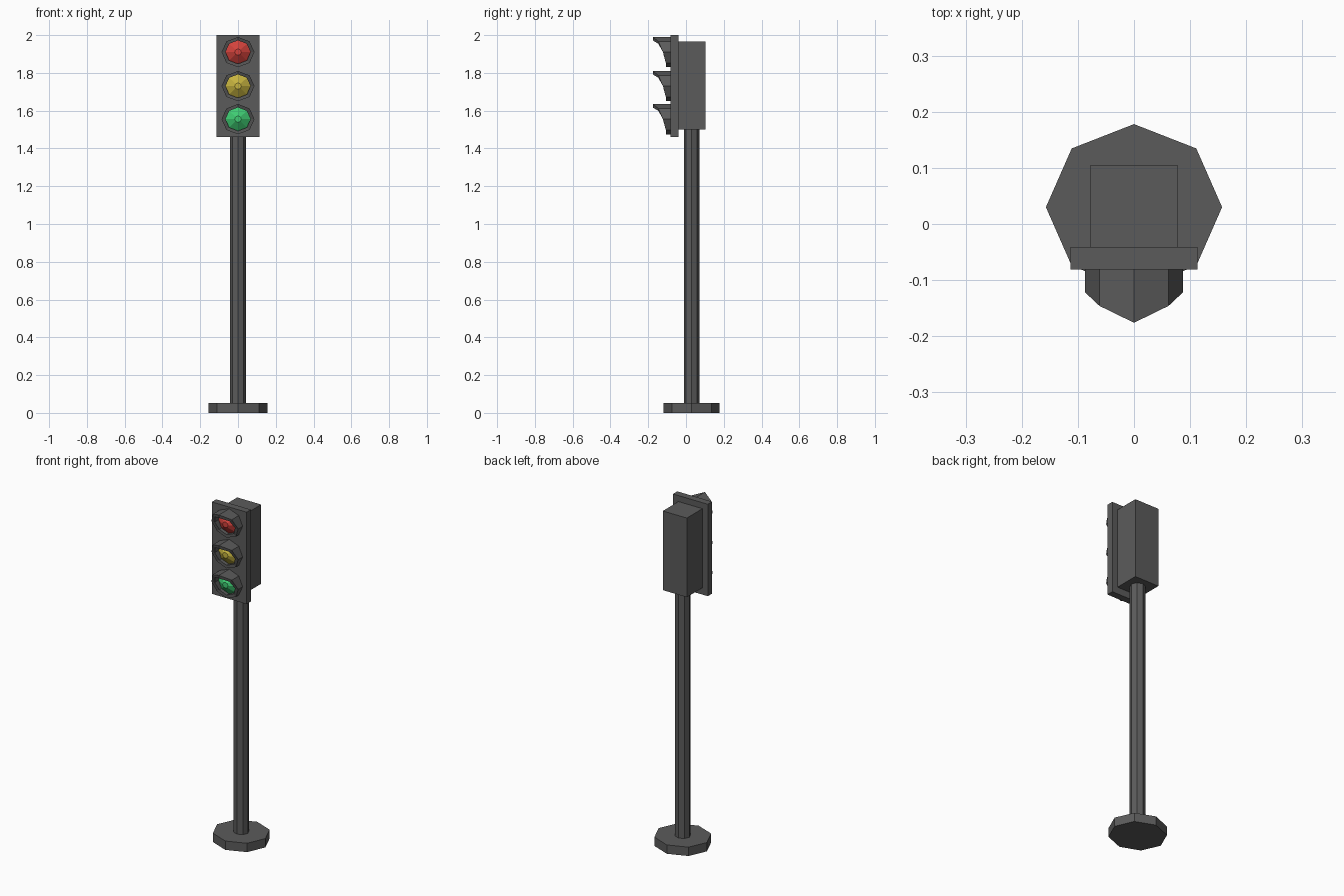
import bpy, bmesh
from math import sin, cos, pi

cube = bpy.data.objects.get("Cube")
if cube:
    bpy.data.objects.remove(cube, do_unlink=True)


def material(name, color):
    m = bpy.data.materials.new(name)
    m.use_nodes = True
    m.diffuse_color = (*color, 1)
    m.node_tree.nodes["Principled BSDF"].inputs["Base Color"].default_value = (*color, 1)
    return m


def finish(name, bm, mat):
    bmesh.ops.recalc_face_normals(bm, faces=bm.faces)
    mesh = bpy.data.meshes.new(name)
    bm.to_mesh(mesh)
    bm.free()
    mesh.materials.append(mat)
    obj = bpy.data.objects.new(name, mesh)
    bpy.context.collection.objects.link(obj)
    return obj


def box(name, half_x, y0, y1, z0, z1, mat):
    bm = bmesh.new()
    bmesh.ops.create_cube(bm, size=1)
    for v in bm.verts:
        v.co.x *= 2 * half_x
        v.co.y = y0 if v.co.y < 0 else y1
        v.co.z = z0 if v.co.z < 0 else z1
    return finish(name, bm, mat)


def loft(name, rings, mat, closed=False):
    """Join octagonal rings of points; cap the ends or join last to first."""
    bm = bmesh.new()
    loops = [[bm.verts.new(p) for p in ring] for ring in rings]
    pairs = list(zip(loops, loops[1:]))
    if closed:
        pairs.append((loops[-1], loops[0]))
    else:
        bm.faces.new(loops[0])
        bm.faces.new(loops[-1])
    for a, b in pairs:
        for i in range(8):
            j = (i + 1) % 8
            bm.faces.new((a[i], a[j], b[j], b[i]))
    return finish(name, bm, mat)


ANGLES = [i * pi / 4 for i in range(8)]


def flat_ring(rx, ry, z):
    return [(rx * cos(a), 0.03 + ry * sin(a), z) for a in ANGLES]


def front_ring(rx, rz, z, depths):
    return [(rx * cos(a), y, z + rz * sin(a)) for a, y in zip(ANGLES, depths)]


gray = material("dark gray", (0.105, 0.105, 0.105))
lights = {
    "red": (1.91, (0.65, 0.055, 0.045)),
    "yellow": (1.73, (0.56, 0.45, 0.05)),
    "green": (1.555, (0.05, 0.6, 0.17)),
}

# Base and pole
loft("base", [flat_ring(0.157, 0.148, 0), flat_ring(0.157, 0.148, 0.052)], gray)
loft("pole", [flat_ring(0.043, 0.041, 0.05), flat_ring(0.043, 0.041, 1.51)], gray)

# Signal housing and front plate
box("housing", 0.078, -0.045, 0.104, 1.5, 1.965, gray)
box("front_plate", 0.113, -0.081, -0.041, 1.46, 2.0, gray)

# Visors that reach forward at the top, each around a faceted lens
BACK = [-0.079] * 8
LIP = [-0.122, -0.146, -0.176, -0.146, -0.122, -0.107, -0.107, -0.107]
for color, (z, rgb) in lights.items():
    loft(color + "_visor", [
        front_ring(0.087, 0.080, z, BACK),
        front_ring(0.087, 0.080, z, LIP),
        front_ring(0.066, 0.062, z, LIP),
        front_ring(0.066, 0.062, z, BACK)], gray, closed=True)
    loft(color + "_lens", [
        front_ring(0.066, 0.062, z, BACK),
        front_ring(0.066, 0.062, z, [-0.086] * 8),
        front_ring(0.018, 0.017, z, [-0.118] * 8)], material(color + " light", rgb))
